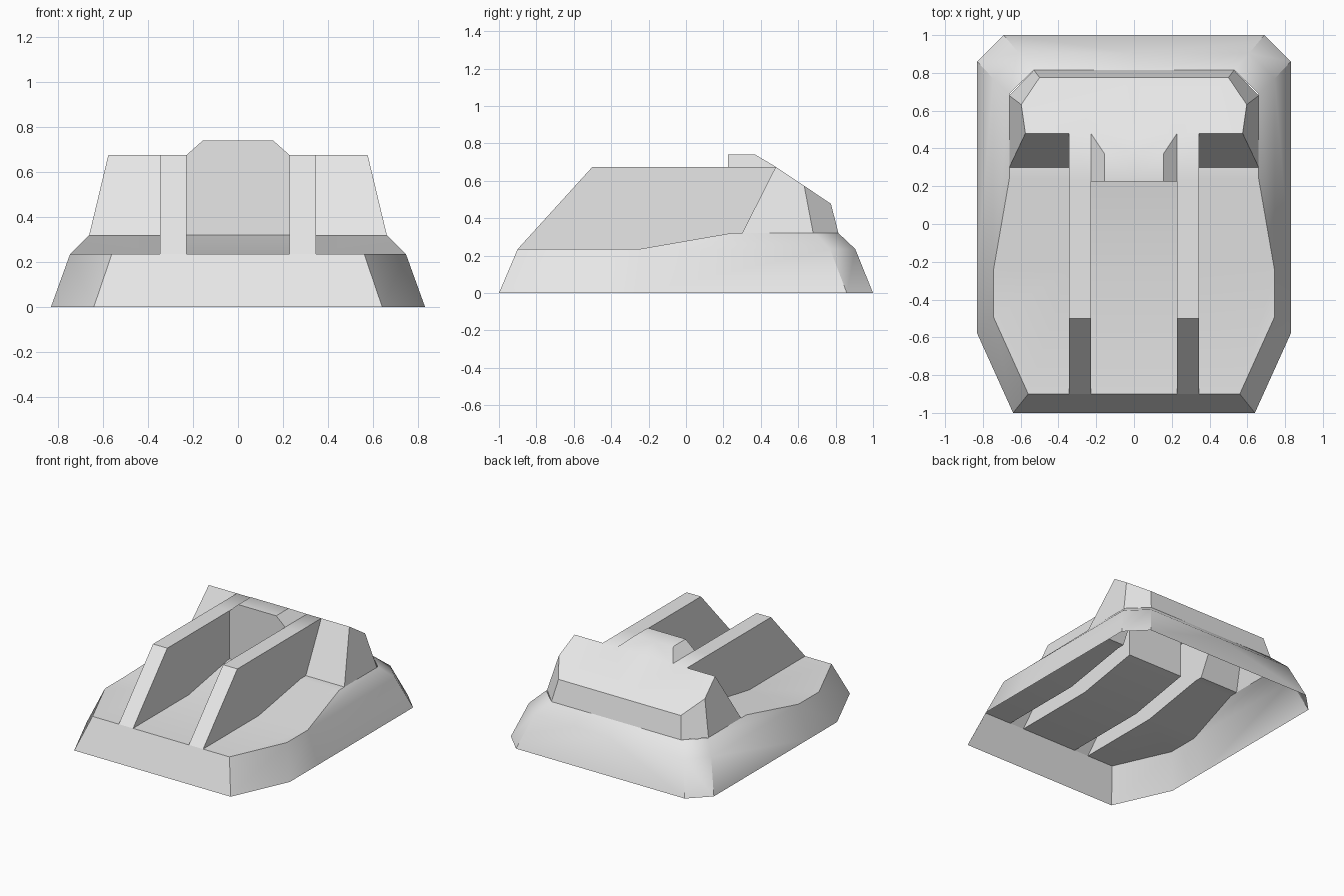
import bpy
import bmesh
import math
from mathutils import Vector

cube = bpy.data.objects.get("Cube")
if cube:
    bpy.data.objects.remove(cube, do_unlink=True)

grey = bpy.data.materials.new("plain_grey")
grey.use_nodes = True
grey.diffuse_color = (0.8, 0.8, 0.8, 1)
grey.node_tree.nodes["Principled BSDF"].inputs["Base Color"].default_value = grey.diffuse_color

# Facing directions for the panels
UP, SIDE, INWARD = Vector((0, 0, 1)), Vector((1, 0, 0)), Vector((-1, 0, 0))
FRONT, BACK = Vector((0, -1, 0)), Vector((0, 1, 0))

# Shared levels and positions
RIM, SHOULDER, ROOF, HATCH = 0.235, 0.32, 0.675, 0.74
RAIL_IN, RAIL_OUT = 0.228, 0.345
NOSE, BEND, RISE, CABIN, ROOF_FRONT = -0.9, -0.25, 0.24, 0.3, 0.48
WALL = 0.225


def panel(bm, facing, points):
    """Add one flat panel whose normal points towards the facing direction."""
    face = bm.faces.new([bm.verts.new(p) for p in points])
    face.normal_update()
    if face.normal.dot(facing) < 0:
        face.normal_flip()


def at_height(points, z):
    return [(x, y, z) for x, y in points]


def band(bm, lower, upper):
    """Join two open outlines with a row of outward facing panels."""
    for i in range(len(lower) - 1):
        quad = [lower[i], lower[i + 1], upper[i + 1], upper[i]]
        centre = sum((Vector(p) for p in quad), Vector()) / len(quad)
        panel(bm, centre, quad)


def strip(bm, facing, profile, x0, x1):
    """Sweep a side profile of (y, z) points across x."""
    for (ya, za), (yb, zb) in zip(profile, profile[1:]):
        panel(bm, facing, [(x0, ya, za), (x1, ya, za), (x1, yb, zb), (x0, yb, zb)])


def finish(bm, name):
    """Weld the half shell, mirror it and smooth the shallow edges."""
    bmesh.ops.remove_doubles(bm, verts=bm.verts[:], dist=0.0005)
    mesh = bpy.data.meshes.new(name)
    bm.to_mesh(mesh)
    bm.free()
    mesh.materials.append(grey)
    obj = bpy.data.objects.new(name, mesh)
    bpy.context.collection.objects.link(obj)
    bpy.ops.object.select_all(action="DESELECT")
    obj.select_set(True)
    bpy.context.view_layer.objects.active = obj
    obj.modifiers.new("mirror", "MIRROR").use_clip = True
    bpy.ops.object.modifier_apply(modifier="mirror")
    bpy.ops.object.shade_smooth_by_angle(angle=math.radians(35))


# Hull: sloped skirt, then the shoulder around the sides and back
hull = bmesh.new()
ground = at_height([(0, -1), (0.64, -1), (0.83, -0.58), (0.83, BEND),
                    (0.83, 0.86), (0.69, 1), (0, 1)], 0)
rim = at_height([(0, NOSE), (0.56, NOSE), (0.745, -0.49), (0.745, BEND),
                 (0.745, 0.77), (0.61, 0.905), (0, 0.905)], RIM)
shoulder = at_height([(0.66, RISE), (0.66, 0.69), (0.53, 0.815), (0, 0.815)], SHOULDER)
band(hull, ground, rim)
band(hull, rim[3:], shoulder)

# Deck: centre lane and side lane, open under the rails
strip(hull, UP, [(NOSE, RIM), (BEND, RIM), (WALL, SHOULDER)], 0, RAIL_IN)
panel(hull, UP, [(RAIL_OUT, NOSE, RIM)] + rim[1:4] + [(RAIL_OUT, BEND, RIM)])
panel(hull, UP, [(RAIL_OUT, BEND, RIM), rim[3], shoulder[0], (RAIL_OUT, RISE, SHOULDER)])
strip(hull, UP, [(RISE, SHOULDER), (CABIN, SHOULDER)], RAIL_OUT, shoulder[0][0])
finish(hull, "hull_and_deck")

# Rails: hollow bars with a sloped front end
upper = bmesh.new()
foot, crest = (NOSE, RIM), (-0.5, ROOF)
strip(upper, UP, [foot, crest, (WALL, ROOF), (ROOF_FRONT, ROOF)], RAIL_IN, RAIL_OUT)
inner = [foot, (BEND, RIM), (WALL, SHOULDER), (WALL, ROOF), crest]
outer = [foot, (BEND, RIM), (RISE, SHOULDER), (CABIN, SHOULDER), (ROOF_FRONT, ROOF), crest]
panel(upper, INWARD, [(RAIL_IN, y, z) for y, z in inner])
panel(upper, SIDE, [(RAIL_OUT, y, z) for y, z in outer])

# Cabin: sloped front, side, chamfered corner, back and roof
base = at_height([(0.66, CABIN), (0.66, 0.68), (0.53, 0.815), (0, 0.815)], SHOULDER)
top = [(0.575, ROOF_FRONT, ROOF), (0.597, 0.632, 0.573), (0.5, 0.775, 0.477), (0, 0.775, 0.477)]
band(upper, base, top)
panel(upper, FRONT, [(RAIL_OUT, CABIN, SHOULDER), base[0], top[0], (RAIL_OUT, ROOF_FRONT, ROOF)])
panel(upper, UP, [(x, ROOF_FRONT, ROOF) for x in (0, RAIL_IN, RAIL_OUT)] + top)

# Hatch: raised middle of the roof with bevelled sides and a front wall
edge, rear = 0.155, 0.37
panel(upper, UP, [(0, WALL, HATCH), (edge, WALL, HATCH), (edge, rear, HATCH), (0, rear, HATCH)])
panel(upper, UP, [(0, rear, HATCH), (edge, rear, HATCH),
                  (RAIL_IN, ROOF_FRONT, ROOF), (0, ROOF_FRONT, ROOF)])
panel(upper, UP, [(edge, WALL, HATCH), (RAIL_IN, WALL, ROOF),
                  (RAIL_IN, ROOF_FRONT, ROOF), (edge, rear, HATCH)])
panel(upper, FRONT, [(0, WALL, SHOULDER), (RAIL_IN, WALL, SHOULDER), (RAIL_IN, WALL, ROOF),
                     (edge, WALL, HATCH), (0, WALL, HATCH)])
finish(upper, "cabin_and_rails")
